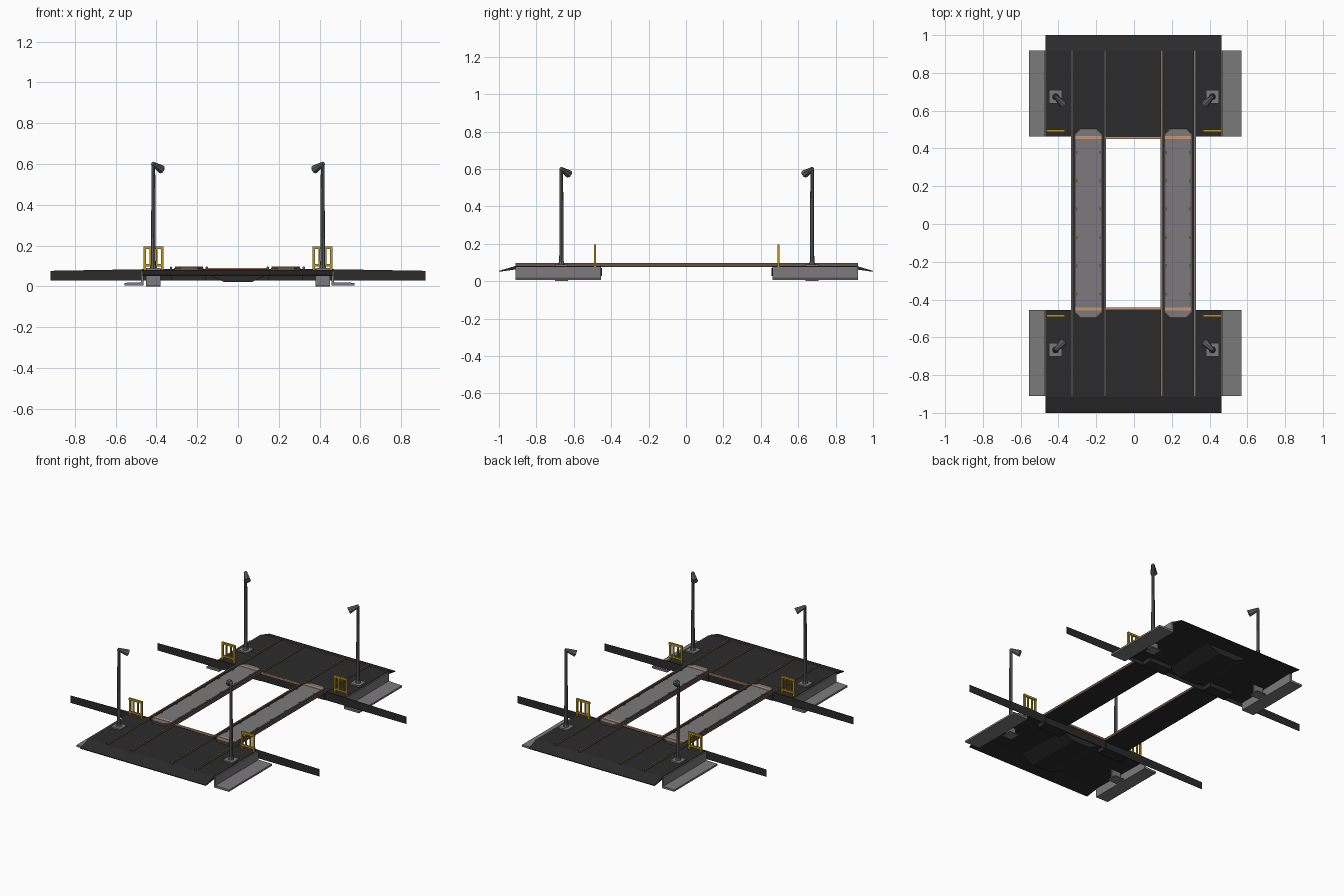
import bpy, bmesh, math
from mathutils import Vector, Matrix

if "Cube" in bpy.data.objects:
    bpy.data.objects.remove(bpy.data.objects["Cube"])


def material(name, rgb):
    m = bpy.data.materials.new(name)
    m.diffuse_color = (*rgb, 1)
    m.use_nodes = True
    m.node_tree.nodes["Principled BSDF"].inputs["Base Color"].default_value = m.diffuse_color
    return m


BLACK = material("asphalt black", (0.024, 0.024, 0.024))
GREY = material("steel grey", (0.20, 0.195, 0.20))
DARK = material("pole grey", (0.12, 0.12, 0.125))
BROWN = material("rust brown", (0.14, 0.085, 0.06))
COPPER = material("copper strip", (0.58, 0.30, 0.18))
YELLOW = material("safety yellow", (0.52, 0.30, 0.01))


def finish(name, bm, mat):
    bmesh.ops.recalc_face_normals(bm, faces=bm.faces)
    me = bpy.data.meshes.new(name)
    bm.to_mesh(me)
    bm.free()
    me.materials.append(mat)
    ob = bpy.data.objects.new(name, me)
    bpy.context.collection.objects.link(ob)
    return ob


def prism(name, pts, axis, a, b, mat):
    """Extrude a 2D outline along an axis from a to b."""
    def place(p, t):
        return {"x": (t, p[0], p[1]), "y": (p[0], t, p[1]), "z": (p[0], p[1], t)}[axis]
    bm = bmesh.new()
    lo = [bm.verts.new(place(p, a)) for p in pts]
    hi = [bm.verts.new(place(p, b)) for p in pts]
    n = len(pts)
    bm.faces.new(lo)
    bm.faces.new(hi)
    for i in range(n):
        j = (i + 1) % n
        bm.faces.new((lo[i], lo[j], hi[j], hi[i]))
    return finish(name, bm, mat)


def box(name, x0, x1, y0, y1, z0, z1, mat):
    return prism(name, [(x0, y0), (x1, y0), (x1, y1), (x0, y1)], "z", z0, z1, mat)


def cone(name, start, end, r1, r2, sides, mat):
    start, end = Vector(start), Vector(end)
    d = end - start
    rot = d.to_track_quat("Z", "Y").to_matrix().to_4x4()
    bm = bmesh.new()
    bmesh.ops.create_cone(bm, cap_ends=True, segments=sides, radius1=r1, radius2=r2,
                          depth=d.length, matrix=Matrix.Translation((start + end) / 2) @ rot)
    return finish(name, bm, mat)


def plank_outline(cx, hw, hl, c):
    return [(cx - hw, DY - hl + c), (cx - hw + c, DY - hl), (cx + hw - c, DY - hl), (cx + hw, DY - hl + c),
            (cx + hw, DY + hl - c), (cx + hw - c, DY + hl), (cx - hw + c, DY + hl), (cx - hw, DY + hl - c)]


DY = 0.004                      # small offset of the middle span
TRACKS = (-0.241, 0.234)        # track centre lines

for s, end in ((-1, "front"), (1, "back")):
    inner = DY + s * 0.459

    # Road slab with a ramp down to its outer edge
    prism(end + "_road_slab", [(inner, 0.08), (s * 0.915, 0.08), (s, 0.055), (s, 0.050),
                               (s * 0.9, 0.064), (inner, 0.055)], "x", -0.468, 0.463, BLACK)
    # Keel under the slab
    prism(end + "_slab_keel", [(-0.15, 0.06), (-0.065, 0.02), (0.065, 0.02), (0.15, 0.06)],
          "y", inner + s * 0.04, s * 0.88, BLACK)
    # Long thin bank wall
    prism(end + "_bank_wall", [(-0.92, 0.028), (0.92, 0.028), (0.92, 0.076), (0.45, 0.084),
                               (-0.45, 0.084), (-0.92, 0.076)],
          "y", inner - 0.001, inner + 0.001, BLACK)
    # Copper expansion strip between the tracks
    box(end + "_expansion_strip", -0.152, 0.147, inner - s * 0.012, inner + s * 0.001,
        0.08, 0.09, COPPER)

    for tx in TRACKS:
        # Bridge bearing block and copper joint across the walkway plate
        box(end + "_bearing_block", tx - 0.085, tx + 0.085, inner - s * 0.005, inner + s * 0.07,
            0.028, 0.07, BLACK)
        box(end + "_plate_joint", tx - 0.069, tx + 0.069, inner - s * 0.014, inner + s * 0.002,
            0.09, 0.0965, COPPER)

    for side, xin, xout in ((-1, -0.468, -0.556), (1, 0.463, 0.570)):
        # L-shaped steel kerb
        t = side * 0.012
        prism(end + "_side_kerb", [(xin - t * 0.3, 0.077), (xin + t * 0.7, 0.077), (xin + t * 0.7, 0.02),
                                   (xout, 0.017), (xout, 0.005), (xin - t * 0.3, 0.005)],
              "y", inner, DY + s * 0.915, GREY)

        # Lamp foot, bracket below the slab, pole and head
        lx, ly = side * 0.415, DY + s * 0.67
        h = 0.035
        box(end + "_lamp_foot", lx - h, lx + h, ly - h, ly + h, 0.078, 0.089, GREY)
        box(end + "_lamp_bottom_plate", lx - h, lx + h, ly - h, ly + h, 0.0, 0.005, GREY)
        box(end + "_lamp_bracket", lx - h, lx + h, ly - 0.004, ly + 0.004, 0.004, 0.07, GREY)
        cone(end + "_lamp_pole", (lx, ly, 0.08), (lx, ly, 0.60), 0.012, 0.009, 8, DARK)
        cone(end + "_lamp_collar", (lx, ly, 0.088), (lx, ly, 0.105), 0.018, 0.013, 8, DARK)
        cone(end + "_lamp_head", (lx + side * 0.004, ly + s * 0.004, 0.602),
             (lx - side * 0.040, ly - s * 0.040, 0.573), 0.010, 0.022, 8, DARK)

        # Yellow safety gate
        gx, gy = side * 0.415, DY + s * 0.49
        for dx, w in ((-0.043, 0.006), (-0.016, 0.004), (0.016, 0.004), (0.043, 0.006)):
            box(end + "_gate_bar", gx + dx - w, gx + dx + w, gy - 0.005, gy + 0.005,
                0.075 if w > 0.005 else 0.105, 0.19, YELLOW)
        for z0, z1 in ((0.098, 0.109), (0.182, 0.195)):
            box(end + "_gate_rail", gx - 0.049, gx + 0.049, gy - 0.006, gy + 0.006, z0, z1, YELLOW)

for tx in TRACKS:
    # Bridge deck spanning the gap
    box("bridge_deck", tx - 0.088, tx + 0.088, DY - 0.475, DY + 0.475, 0.076, 0.086, BLACK)
    # Walkway plate with rusty rim
    prism("walkway_rim", plank_outline(tx, 0.072, 0.502, 0.028), "z", 0.08, 0.0905, BROWN)
    prism("walkway_plate", plank_outline(tx, 0.066, 0.496, 0.026), "z", 0.085, 0.094, GREY)
    # Rivets along the plate edges
    for k in range(6):
        y = DY + (k - 2.5) * 0.15
        for side in (-1, 1):
            rx = tx + side * 0.062
            box("plate_rivet", rx - 0.004, rx + 0.004, y - 0.008, y + 0.008, 0.092, 0.096, BROWN)
    # Rails with worn steel heads
    for side in (-1, 1):
        rx = tx + side * 0.0875
        box("rail", rx - 0.006, rx + 0.006, DY - 0.916, DY + 0.916, 0.079, 0.0945, BROWN)
        box("rail_head", rx - 0.0035, rx + 0.0035, DY - 0.916, DY + 0.916, 0.094, 0.096, GREY)
